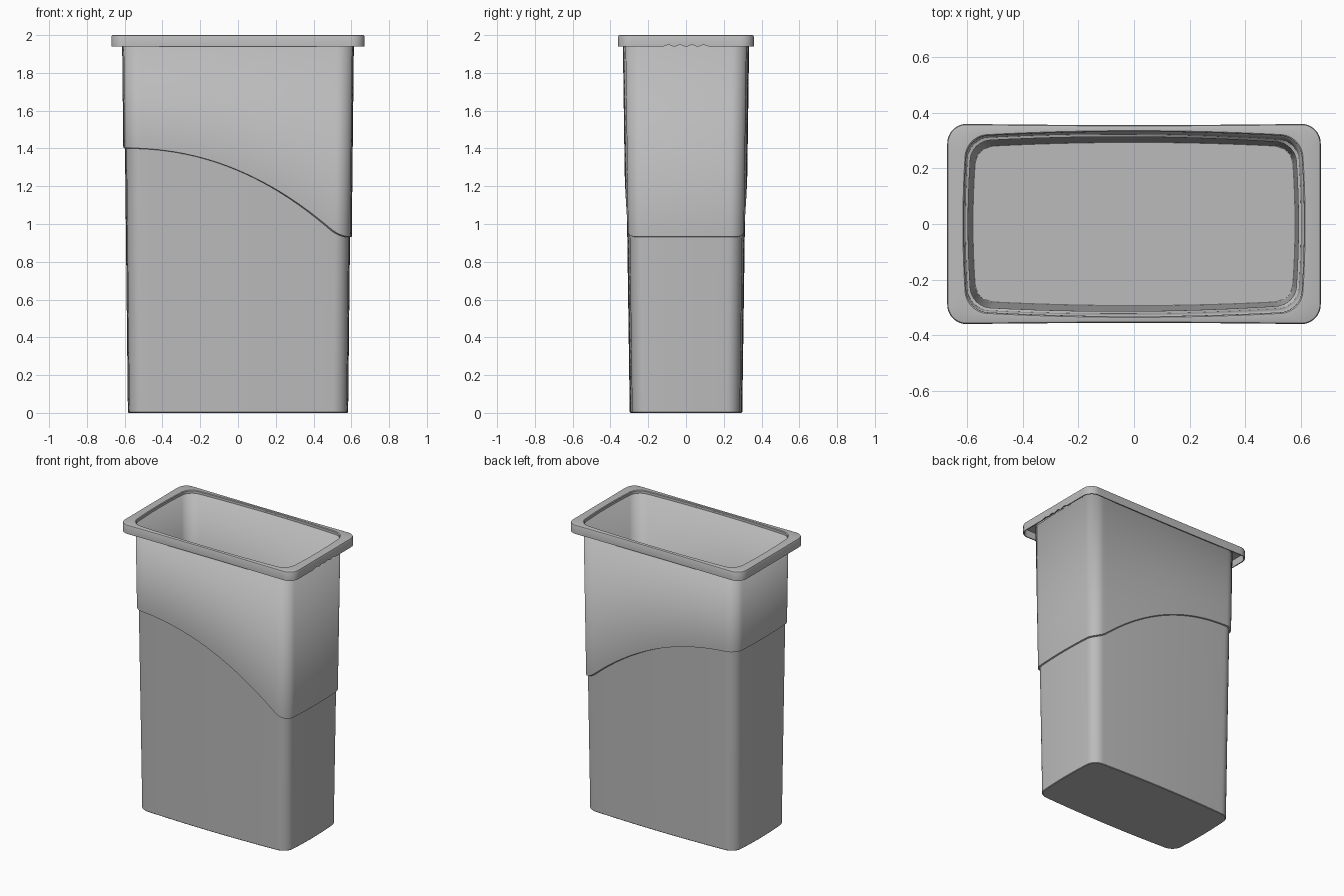
import bpy, bmesh, math

cube = bpy.data.objects.get("Cube")
if cube:
    bpy.data.objects.remove(cube, do_unlink=True)

grey = bpy.data.materials.new("grey plastic")
grey.use_nodes = True
GREY = (0.5, 0.5, 0.5, 1)
grey.diffuse_color = GREY
grey.node_tree.nodes["Principled BSDF"].inputs["Base Color"].default_value = GREY

LONG, SHORT, CORNER = 48, 60, 10   # points along each side and corner


def outline(hx, hy, r, bow_x, bow_y):
    """Rounded rectangle with gently bowed sides, counter-clockwise."""
    pts = []
    corners = [(1, 1), (-1, 1), (-1, -1), (1, -1)]
    for i, (sx, sy) in enumerate(corners):
        cx, cy = sx * (hx - r), sy * (hy - r)
        for k in range(CORNER + 1):
            a = math.pi / 2 * (i + k / CORNER)
            pts.append((cx + r * math.cos(a), cy + r * math.sin(a)))
        # straight run to the next corner
        nx, ny = corners[(i + 1) % 4]
        a = math.pi / 2 * (i + 1)
        end = (nx * (hx - r) + r * math.cos(a), ny * (hy - r) + r * math.sin(a))
        start = pts[-1]
        n = LONG if i % 2 == 0 else SHORT
        for k in range(1, n):
            t = k / n
            pts.append((start[0] + (end[0] - start[0]) * t,
                        start[1] + (end[1] - start[1]) * t))
    return [(x * (1 - bow_x * (y / hy) ** 2), y * (1 - bow_y * (x / hx) ** 2))
            for x, y in pts]


def body_ring(z, step=0.0, inset=0.0):
    """Tapered body section; z may be a height or a function of x."""
    height = z if callable(z) else (lambda x: z)
    ref = outline(0.59, 0.31, 0.07, 0.022, 0.055)
    ring = []
    for x, y in ref:
        h = height(x)
        grow_x = 0.583 + 0.011 * h + step - inset
        grow_y = 0.298 + 0.014 * h + step - inset
        ring.append((x * grow_x / 0.59, y * grow_y / 0.31, h))
    return ring


def sweep_line(x):
    """Height of the curved step between lower body and upper sleeve."""
    if x < 0.483:
        return 1.4 - 0.361 * max(x + 0.6, 0) ** 2.19
    return 0.93 + 0.04 * (max(0.583 - x, 0) / 0.1) ** 2


def loft(name, rings, cap_bottom=False, closed=False):
    bm = bmesh.new()
    loops = [[bm.verts.new(p) for p in ring] for ring in rings]
    pairs = list(zip(loops, loops[1:]))
    if closed:
        pairs.append((loops[-1], loops[0]))
    for low, high in pairs:
        for i in range(len(low)):
            j = (i + 1) % len(low)
            bm.faces.new((low[i], low[j], high[j], high[i]))
    if cap_bottom:
        bm.faces.new(list(reversed(loops[0])))
    bmesh.ops.recalc_face_normals(bm, faces=bm.faces[:])
    mesh = bpy.data.meshes.new(name)
    bm.to_mesh(mesh)
    bm.free()
    mesh.materials.append(grey)
    ob = bpy.data.objects.new(name, mesh)
    bpy.context.collection.objects.link(ob)
    bpy.ops.object.select_all(action='DESELECT')
    ob.select_set(True)
    bpy.context.view_layer.objects.active = ob
    bpy.ops.object.shade_smooth_by_angle(angle=math.radians(35))
    return ob


# Body: tapered lower bin, curved step, wider upper sleeve
body = loft("bin_body", [
    body_ring(0.0, inset=0.004),
    body_ring(0.004),
    body_ring(sweep_line),
    body_ring(lambda x: sweep_line(x) + 0.003, step=0.009),
    body_ring(1.99, step=0.009),
], cap_bottom=True)
wall = body.modifiers.new("wall", 'SOLIDIFY')
wall.thickness = 0.004
wall.offset = -1


# Rim: flat flange with a hollow hanging skirt
def rim_ring(z, inset):
    pts = outline(0.67 - inset, 0.355 - inset, 0.07 - inset, 0, -0.014)
    return [(x, y, z(x, y) if callable(z) else z) for x, y in pts]


def skirt_bottom(x, y):
    """Lower edge with small finger scallops on one short side."""
    if x > 0.6 and abs(y) < 0.125:
        return 1.939 + 0.009 * math.sin(4 * math.pi * (y + 0.125) / 0.25) ** 2
    return 1.939


loft("rim", [
    body_ring(1.98, step=0.009, inset=0.004),
    body_ring(1.996, step=0.009, inset=0.004),
    body_ring(2.0, step=0.009),
    rim_ring(2.0, 0.008),
    rim_ring(1.998, 0.003),
    rim_ring(1.992, 0.0),
    rim_ring(skirt_bottom, 0.0),
    rim_ring(skirt_bottom, 0.007),
    rim_ring(1.99, 0.007),
    body_ring(1.99, step=0.009),
    body_ring(1.98, step=0.009),
], closed=True)
